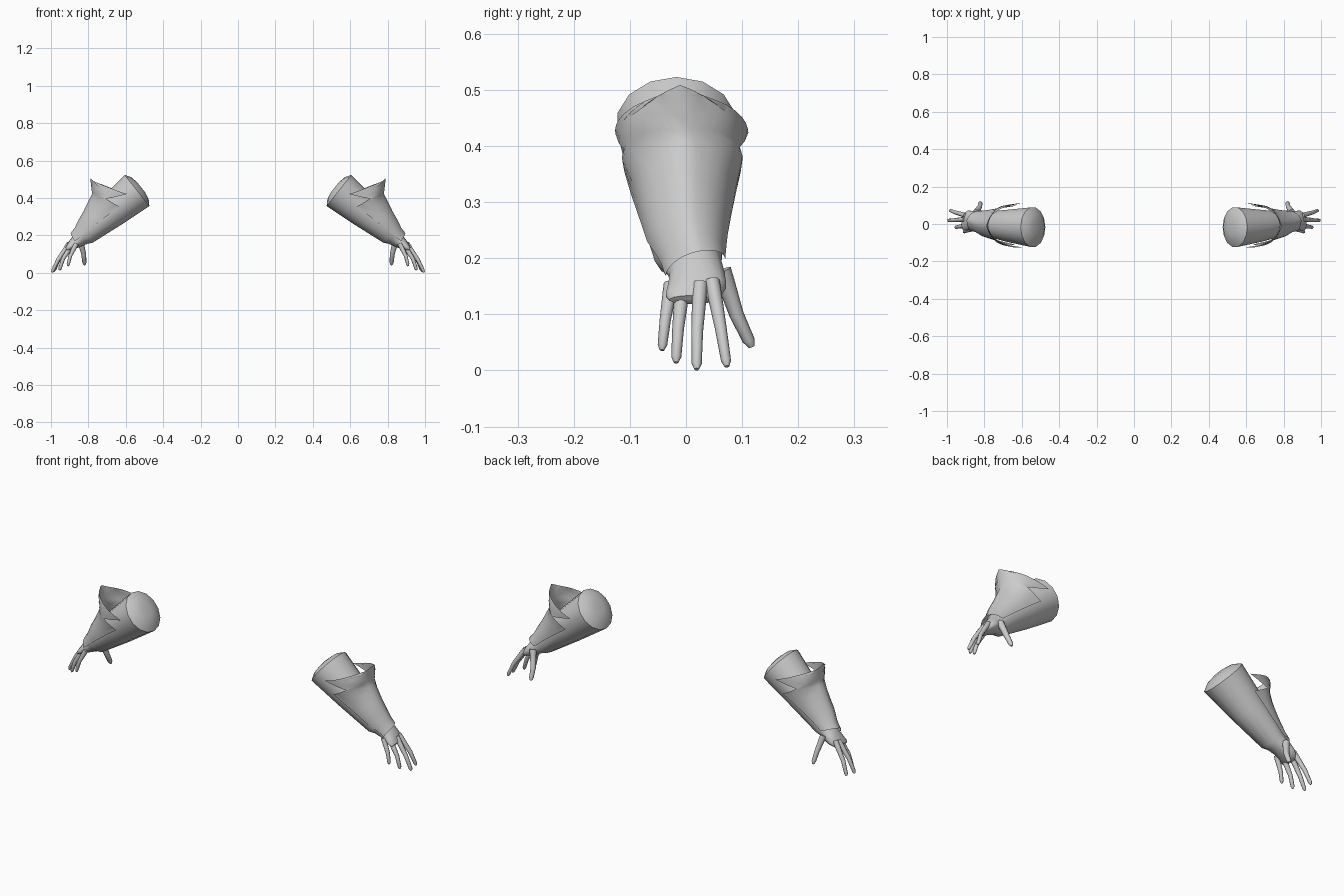
import bpy, bmesh, math
from mathutils import Vector

cube = bpy.data.objects.get("Cube")
if cube:
    bpy.data.objects.remove(cube)

grey = bpy.data.materials.new("plain grey")
grey.use_nodes = True
grey.diffuse_color = (0.6, 0.6, 0.6, 1)
grey.node_tree.nodes["Principled BSDF"].inputs["Base Color"].default_value = (0.6, 0.6, 0.6, 1)

# Frame of the left arm: along the forearm, outward, and towards the back
ELBOW = Vector((0.54, 0, 0.44))
ALONG = Vector((0.783, 0, -0.622))
OUT = Vector((0.622, 0, 0.783))
BACK = Vector((0, 1, 0))


def arm_point(s, u, y):
    return ELBOW + ALONG * s + OUT * u + BACK * y


def lerp_table(table, s):
    """Interpolate the rows of a table whose first column is s."""
    if s <= table[0][0]:
        return table[0][1:]
    for a, b in zip(table, table[1:]):
        if s <= b[0]:
            t = (s - a[0]) / (b[0] - a[0])
            return [p + (q - p) * t for p, q in zip(a[1:], b[1:])]
    return table[-1][1:]


def finish(name, bm, angle=60, recalc=True):
    """Store the mesh, mirror it to the right arm and shade it smooth."""
    if recalc:
        bmesh.ops.recalc_face_normals(bm, faces=bm.faces)
    mesh = bpy.data.meshes.new(name)
    bm.to_mesh(mesh)
    bm.free()
    mesh.materials.append(grey)
    obj = bpy.data.objects.new(name, mesh)
    bpy.context.collection.objects.link(obj)
    bpy.ops.object.select_all(action='DESELECT')
    obj.select_set(True)
    bpy.context.view_layer.objects.active = obj
    bpy.ops.object.shade_smooth_by_angle(angle=math.radians(angle))
    mirror = obj.modifiers.new("other_arm", 'MIRROR')
    mirror.use_axis[0] = True
    mirror.use_mirror_merge = False
    return obj


def loft(name, rings):
    """Skin a list of rings of points and close both ends."""
    bm = bmesh.new()
    rows = [[bm.verts.new(p) for p in ring] for ring in rings]
    n = len(rows[0])
    for a, b in zip(rows, rows[1:]):
        for i in range(n):
            j = (i + 1) % n
            bm.faces.new((a[i], a[j], b[j], b[i]))
    bm.faces.new(rows[0])
    bm.faces.new(rows[-1])
    return finish(name, bm)


# Forearm with domed elbow end, wrist and palm: s, u, y, radius out, radius back
PROFILE = [
    (-0.028, 0.0, -0.017, 0.035, 0.035),
    (-0.02, 0.0, -0.017, 0.075, 0.075),
    (0.0, 0.0, -0.017, 0.106, 0.108),
    (0.18, -0.003, -0.009, 0.088, 0.086),
    (0.36, -0.015, 0.004, 0.056, 0.061),
    (0.385, -0.014, 0.012, 0.044, 0.052),
    (0.42, -0.013, 0.02, 0.036, 0.05),
    (0.45, -0.012, 0.02, 0.027, 0.053),
    (0.475, -0.013, 0.012, 0.019, 0.049),
    (0.49, -0.012, 0.01, 0.01, 0.04),
]
SIDES = 14
rings = []
for s, u, y, ru, ry in PROFILE:
    angles = [2 * math.pi * i / SIDES for i in range(SIDES)]
    rings.append([arm_point(s, u + ru * math.cos(a), y + ry * math.sin(a)) for a in angles])
loft("forearm_and_palm", rings)


# Fingers: knuckle, middle joint and tip, with a rounded end
def finger(name, base, joint, tip, r):
    base, joint, tip = Vector(base), Vector(joint), Vector(tip)
    end = (tip - joint).normalized()
    stops = [(base - (joint - base) * 0.3, r * 1.3), (base, r * 1.25), (joint, r),
             (tip - end * r, r * 0.85), (tip, r * 0.4)]
    rings = []
    for i, (p, rad) in enumerate(stops):
        direction = (tip - base).normalized()
        side = direction.cross(BACK).normalized()
        other = direction.cross(side)
        angles = [math.pi * k / 4 for k in range(8)]
        rings.append([p + (side * math.cos(a) + other * math.sin(a)) * rad for a in angles])
    loft(name, rings)


finger("index_finger", (0.913, 0.05, 0.14), (0.957, 0.062, 0.075), (0.985, 0.073, 0.007), 0.0105)
finger("middle_finger", (0.917, 0.024, 0.135), (0.962, 0.02, 0.07), (0.995, 0.019, 0.002), 0.0105)
finger("ring_finger", (0.898, -0.008, 0.132), (0.935, -0.014, 0.075), (0.955, -0.018, 0.014), 0.0105)
finger("little_finger", (0.872, -0.029, 0.14), (0.897, -0.037, 0.09), (0.91, -0.043, 0.036), 0.01)
finger("thumb", (0.84, 0.07, 0.16), (0.825, 0.09, 0.1), (0.82, 0.117, 0.042), 0.013)

# Flared cuff wrapped over the outer side, with two leaf points on each edge
FLARE = [(0.153, 0.115), (0.198, 0.05), (0.3, 0.026), (0.38, 0.015), (0.44, 0.012)]
# Each row: s on the middle line, then angle and s at the edge
EDGE = [
    (0.153, 13, 0.153), (0.158, 28, 0.148), (0.164, 44, 0.12), (0.172, 80, 0.053),
    (0.185, 66, 0.115), (0.198, 55, 0.158), (0.212, 75, 0.142), (0.225, 95, 0.125),
    (0.25, 92, 0.19), (0.29, 88, 0.26), (0.34, 84, 0.33), (0.385, 82, 0.39), (0.42, 80, 0.43),
]
STEPS = 8


def cuff_point(s, degrees):
    u, y, ru, ry = lerp_table(PROFILE[2:], s)
    spread = max(0, 1 - abs(degrees) / 90) ** 1.4
    gap = 0.006 + lerp_table(FLARE, s)[0] * spread
    # The back edge stands off the sleeve towards the elbow
    if degrees > 0:
        gap += 0.018 * min(1, degrees / 80) * max(0, 1 - s / 0.3)
    a = math.radians(degrees)
    return arm_point(s, u + (ru + gap) * math.cos(a), y + (ry + gap) * math.sin(a))


bm = bmesh.new()
rows = []
for mid, angle, edge in EDGE:
    row = []
    for k in range(-STEPS, STEPS + 1):
        t = k / STEPS
        s = mid + (edge - mid) * abs(t)
        # The wrist hem slants up towards the back
        if t > 0 and mid > 0.3:
            s -= 0.05 * t * (mid - 0.3) / 0.12
        row.append(bm.verts.new(cuff_point(s, angle * t)))
    rows.append(row)
for a, b in zip(rows, rows[1:]):
    for i in range(2 * STEPS):
        bm.faces.new((a[i], b[i], b[i + 1], a[i + 1]))
finish("cuff", bm, recalc=False)
